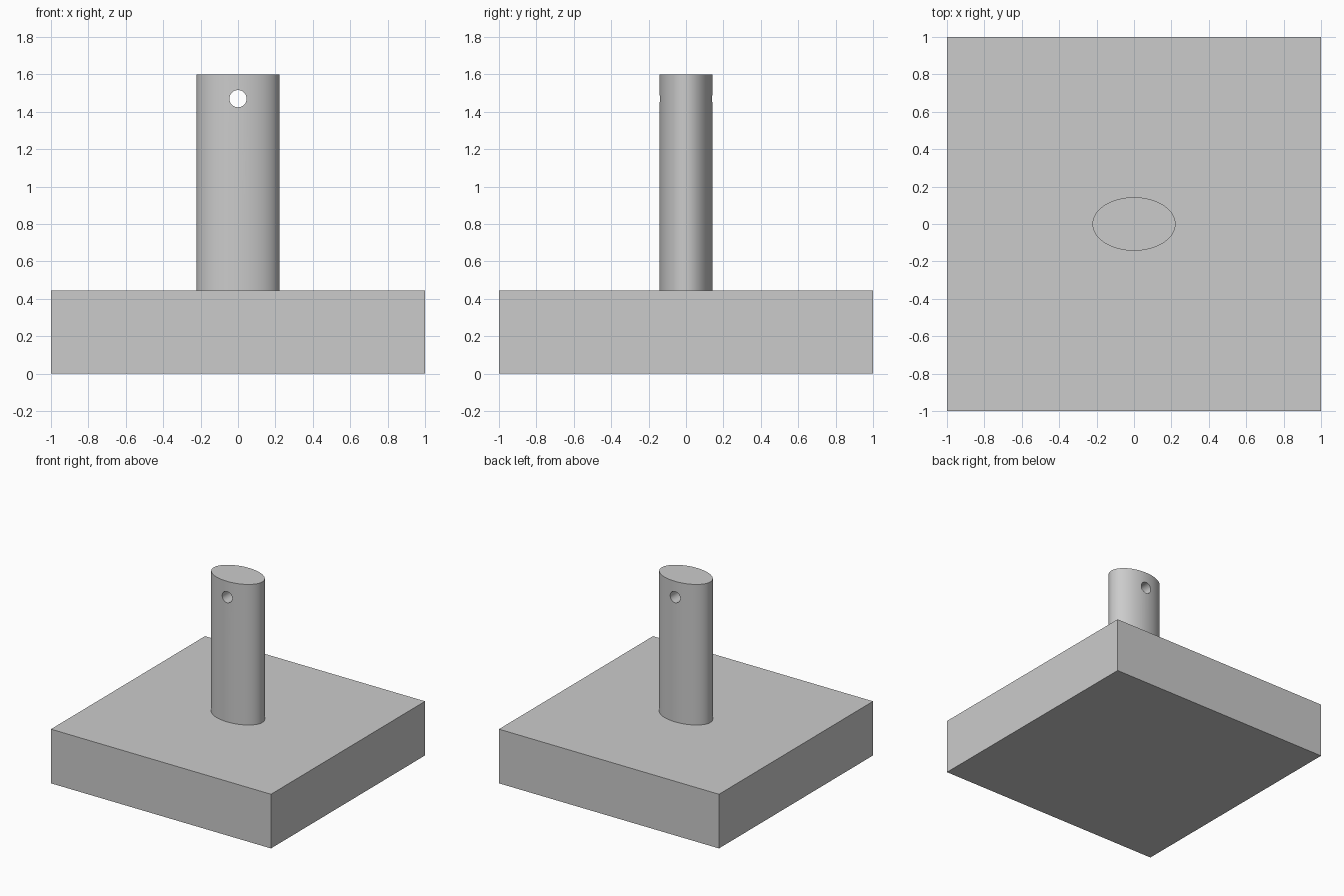
import bpy
import math

default = bpy.data.objects.get("Cube")
if default:
    bpy.data.objects.remove(default, do_unlink=True)

BASE_H = 0.445
TOP = 1.6
HOLE_Z = 1.47

# Single grey material
grey = bpy.data.materials.new("light_grey")
grey.use_nodes = True
colour = (0.6, 0.6, 0.6, 1)
grey.diffuse_color = colour
grey.node_tree.nodes["Principled BSDF"].inputs["Base Color"].default_value = colour


def finish(name, scale):
    """Name the active object, apply its size and give it the material."""
    obj = bpy.context.object
    obj.name = name
    obj.scale = scale
    bpy.ops.object.transform_apply(location=False, rotation=False, scale=True)
    obj.data.materials.append(grey)
    return obj


# Square base slab
bpy.ops.mesh.primitive_cube_add(size=1, location=(0, 0, BASE_H / 2))
finish("base", (2, 2, BASE_H))

# Cutter for the round cross hole
bpy.ops.mesh.primitive_cylinder_add(vertices=48, radius=0.046, depth=1,
                                    location=(0, 0, HOLE_Z),
                                    rotation=(math.pi / 2, 0, 0))
cutter = finish("hole_cutter", (1, 1, 1))
cutter.hide_render = True

# Upright post with an oval section
bpy.ops.mesh.primitive_cylinder_add(vertices=96, radius=1, depth=TOP - BASE_H,
                                    location=(0, 0, (TOP + BASE_H) / 2))
post = finish("post", (0.222, 0.143, 1))

# Drill the hole through the post from front to back
drill = post.modifiers.new("cross_hole", "BOOLEAN")
drill.operation = "DIFFERENCE"
drill.solver = "EXACT"
drill.object = cutter
bpy.ops.object.modifier_apply(modifier=drill.name)
bpy.data.objects.remove(cutter, do_unlink=True)

# Smooth round walls, crisp rims
bpy.ops.object.shade_smooth_by_angle(angle=math.radians(30))
